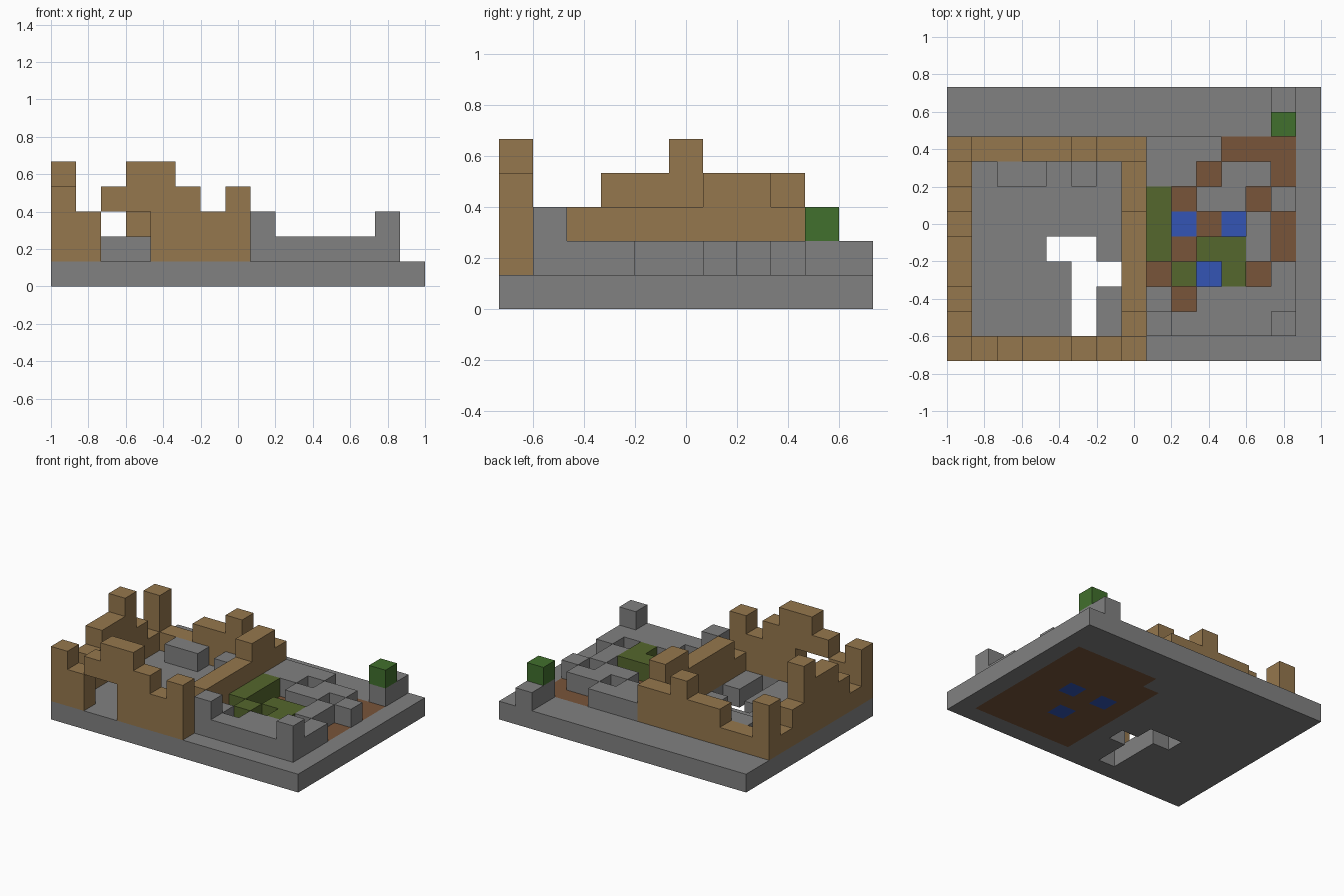
import bpy
import bmesh
from mathutils import Vector

cube = bpy.data.objects.get("Cube")
if cube:
    bpy.data.objects.remove(cube)

COLS, ROWS = 15, 11
UNIT = 2 / COLS
ORIGIN = Vector((-1, -ROWS * UNIT / 2, 0))


def material(name, rgb):
    mat = bpy.data.materials.new(name)
    mat.use_nodes = True
    mat.diffuse_color = (*rgb, 1)
    mat.node_tree.nodes["Principled BSDF"].inputs["Base Color"].default_value = (*rgb, 1)
    return mat


stone = material("grey stone", (0.22, 0.22, 0.22))
timber = material("tan wall", (0.30, 0.185, 0.075))
soil = material("brown soil", (0.19, 0.09, 0.042))
moss = material("olive hedge", (0.09, 0.135, 0.026))
leaf = material("green leaf", (0.053, 0.16, 0.026))
pond = material("blue water", (0.034, 0.09, 0.46))

parts = {}      # part name -> (material, set of blocks)
filled = set()  # every occupied block


def fill(name, mat, xs, ys, zs):
    blocks = parts.setdefault(name, (mat, set()))[1]
    new = {(x, y, z) for x in xs for y in ys for z in zs} - filled
    blocks |= new
    filled.update(new)


def column(name, mat, x, y, height):
    fill(name, mat, [x], [y], range(1, 1 + height))


# Courtyard garden, listed from the back row to the front row
garden = ["sss...", "ss.ss.", "o.ss.s", "ow.ws.", "o.oos.", ".owo.s", "s.ssss", "ssssss"]
for r, row in enumerate(garden):
    y = len(garden) - r
    for c, kind in enumerate(row):
        x = 8 + c
        if kind == "w":
            fill("pond", pond, [x], [y], [0])
        elif (x, y) != (8, 8):
            fill("soil_bed", soil, [x], [y], [0])
        if kind == "s":
            column("garden_wall", stone, x, y, 1)
        elif kind == "o":
            column("hedge", moss, x, y, 1)
for x in (8, 13):
    fill("garden_wall", stone, [x], [1], [2])

# Tree on its stone plinth at the back corner
fill("plinth", stone, [13], [9, 10], [1])
fill("tree_top", leaf, [13], [9], [2])

# Ruined castle: wall heights in blocks above the ground
for x, h in enumerate([3, 2, 3, 4, 4, 3, 2, 3]):
    doorway = x in (2, 3)
    fill("front_wall", timber, [x], [0], range(3 if doorway else 1, 1 + h))
for x, h in enumerate([3, 1, 1, 2, 2, 3, 2, 2]):
    column("back_wall", timber, x, 8, h)
for y, h in enumerate([1, 2, 3, 3, 4, 2, 1], start=1):
    column("right_wall", timber, 0, y, h)
for y, h in enumerate([1, 2, 2, 2, 2, 3, 3], start=1):
    column("left_wall", timber, 7, y, h)
fill("rubble", stone, [2, 3, 5], [7], [1])

# Ground slab with a broken hole in the castle floor
hole = {(4, 4), (5, 4), (5, 3), (5, 2), (5, 1), (6, 3)}
for x in range(COLS):
    for y in range(ROWS):
        if (x, y) not in hole:
            fill("ground_slab", stone, [x], [y], [0])


# Turn each part's blocks into a mesh of its exposed faces
def build(name, mat, blocks):
    bm = bmesh.new()
    for block in sorted(blocks):
        centre = Vector(block) + Vector((0.5, 0.5, 0.5))
        for axis in range(3):
            for sign in (-1, 1):
                n = Vector((0, 0, 0))
                n[axis] = sign
                if tuple(int(v) for v in Vector(block) + n) in filled:
                    continue
                u = Vector((0, 0, 0))
                u[(axis + 1) % 3] = 0.5
                v = n.cross(u)
                ring = (u + v, v - u, -u - v, u - v)
                bm.faces.new([bm.verts.new((centre + n / 2 + p) * UNIT + ORIGIN) for p in ring])
    bmesh.ops.remove_doubles(bm, verts=bm.verts[:], dist=UNIT / 100)
    mesh = bpy.data.meshes.new(name)
    bm.to_mesh(mesh)
    bm.free()
    mesh.materials.append(mat)
    bpy.context.collection.objects.link(bpy.data.objects.new(name, mesh))


for name, (mat, blocks) in parts.items():
    build(name, mat, blocks)
